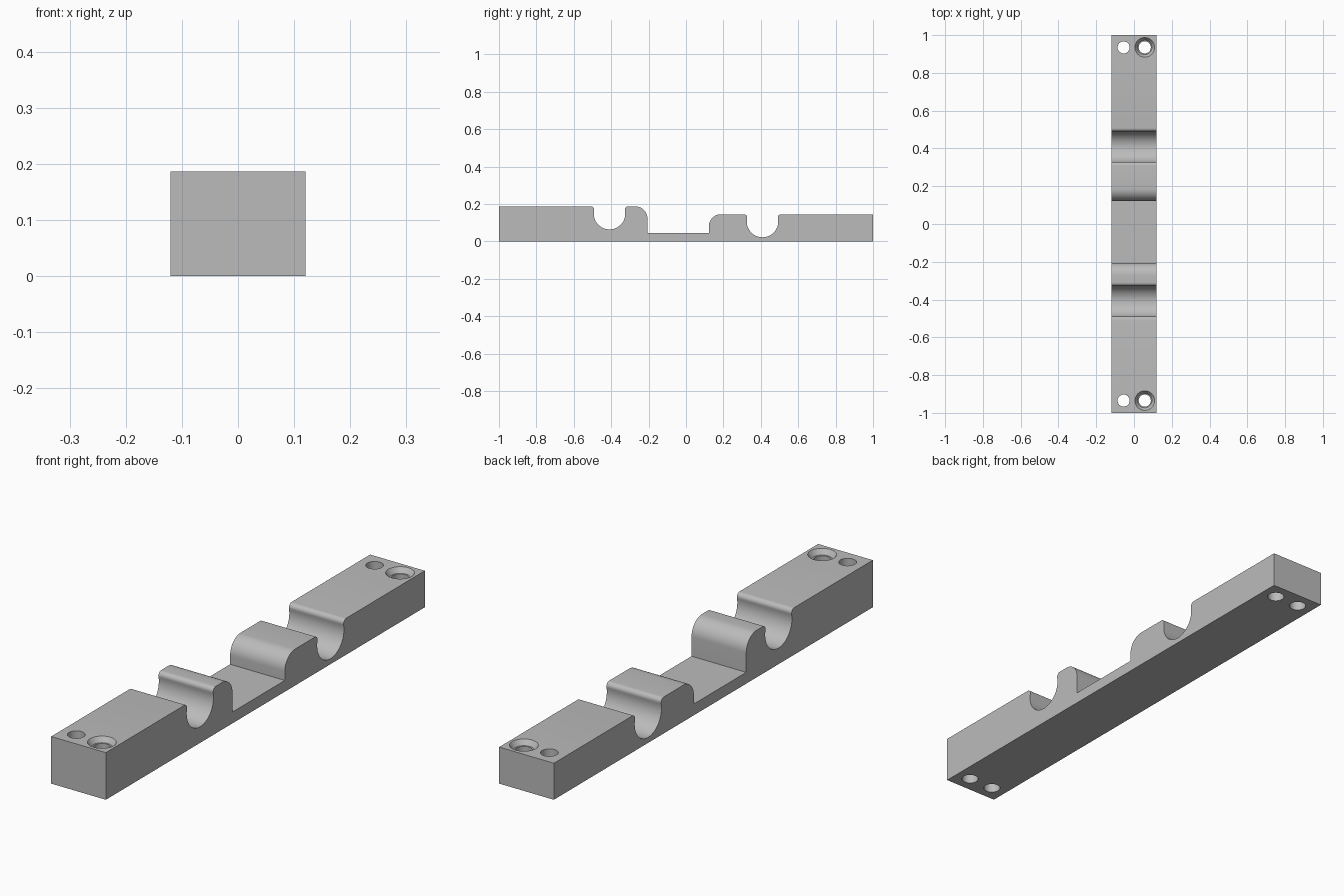
import bpy, bmesh
from math import cos, sin, pi, asin, sqrt, radians

cube = bpy.data.objects.get("Cube")
if cube:
    bpy.data.objects.remove(cube, do_unlink=True)

HALF_W = 0.12
FLOOR = 0.045
FRONT_TOP, BACK_TOP = 0.187, 0.145
GROOVE_Y, GROOVE_R, LIP_R = 0.409, 0.084, 0.017
CORNER_R = 0.065

grey = bpy.data.materials.new("plain grey")
grey.use_nodes = True
grey.diffuse_color = (0.5, 0.5, 0.5, 1)
grey.node_tree.nodes["Principled BSDF"].inputs["Base Color"].default_value = (0.5, 0.5, 0.5, 1)


def arc(cy, cz, r, a0, a1, n):
    return [(cy + r * cos(a0 + (a1 - a0) * i / n),
             cz + r * sin(a0 + (a1 - a0) * i / n)) for i in range(n + 1)]


def groove(cy, top):
    """Round cable groove with rounded lips, traced towards +y."""
    cz = top - 0.039
    dz = top - LIP_R - cz
    a = asin(dz / (GROOVE_R + LIP_R))
    dy = sqrt((GROOVE_R + LIP_R) ** 2 - dz ** 2)
    left = arc(cy - dy, top - LIP_R, LIP_R, pi / 2, -a, 8)
    bowl = arc(cy, cz, GROOVE_R, pi - a, 2 * pi + a, 40)
    right = arc(cy + dy, top - LIP_R, LIP_R, pi + a, pi / 2, 8)
    return left + bowl[1:-1] + right


def new_object(name, bm):
    bmesh.ops.recalc_face_normals(bm, faces=bm.faces)
    mesh = bpy.data.meshes.new(name)
    bm.to_mesh(mesh)
    bm.free()
    mesh.materials.append(grey)
    obj = bpy.data.objects.new(name, mesh)
    bpy.context.collection.objects.link(obj)
    return obj


# Clamp bar: side profile extruded across the width
outline = [(-1, 0), (-1, FRONT_TOP)]
outline += groove(-GROOVE_Y, FRONT_TOP)
outline += arc(-0.206 - CORNER_R, FRONT_TOP - CORNER_R, CORNER_R, pi / 2, 0, 12)
outline += [(-0.206, FLOOR), (0.122, FLOOR)]
outline += arc(0.122 + CORNER_R, BACK_TOP - CORNER_R, CORNER_R, pi, pi / 2, 12)
outline += groove(GROOVE_Y, BACK_TOP)
outline += [(1, BACK_TOP), (1, 0)]

bm = bmesh.new()
side = bm.faces.new([bm.verts.new((-HALF_W, y, z)) for y, z in outline])
ext = bmesh.ops.extrude_face_region(bm, geom=[side])
moved = [v for v in ext["geom"] if isinstance(v, bmesh.types.BMVert)]
bmesh.ops.translate(bm, verts=moved, vec=(2 * HALF_W, 0, 0))
bar = new_object("clamp_bar", bm)


def drill(name, x, y, rings, n=40):
    """Cut a turned hole described by (radius, height) rings."""
    bm = bmesh.new()
    loops = [[bm.verts.new((x + r * cos(2 * pi * i / n), y + r * sin(2 * pi * i / n), z))
              for i in range(n)] for r, z in rings]
    for low, high in zip(loops, loops[1:]):
        for i in range(n):
            j = (i + 1) % n
            bm.faces.new((low[i], low[j], high[j], high[i]))
    bm.faces.new(loops[0])
    bm.faces.new(loops[-1])
    cutter = new_object(name, bm)
    cutter.hide_render = True
    mod = bar.modifiers.new(name, "BOOLEAN")
    mod.operation = "DIFFERENCE"
    mod.solver = "EXACT"
    mod.object = cutter
    bpy.ops.object.modifier_apply(modifier=name)
    bpy.data.objects.remove(cutter, do_unlink=True)


# Plain and countersunk screw holes at both ends
bpy.context.view_layer.objects.active = bar
bar.select_set(True)
for end, y, top in (("front", -0.935, FRONT_TOP), ("back", 0.935, BACK_TOP)):
    drill(end + "_plain_hole", -0.055, y, [(0.032, -0.1), (0.032, top + 0.1)])
    drill(end + "_countersunk_hole", 0.057, y,
          [(0.032, -0.1), (0.032, top - 0.02), (0.038, top - 0.02),
           (0.052, top), (0.052, top + 0.1)])

bpy.ops.object.shade_smooth_by_angle(angle=radians(30))
